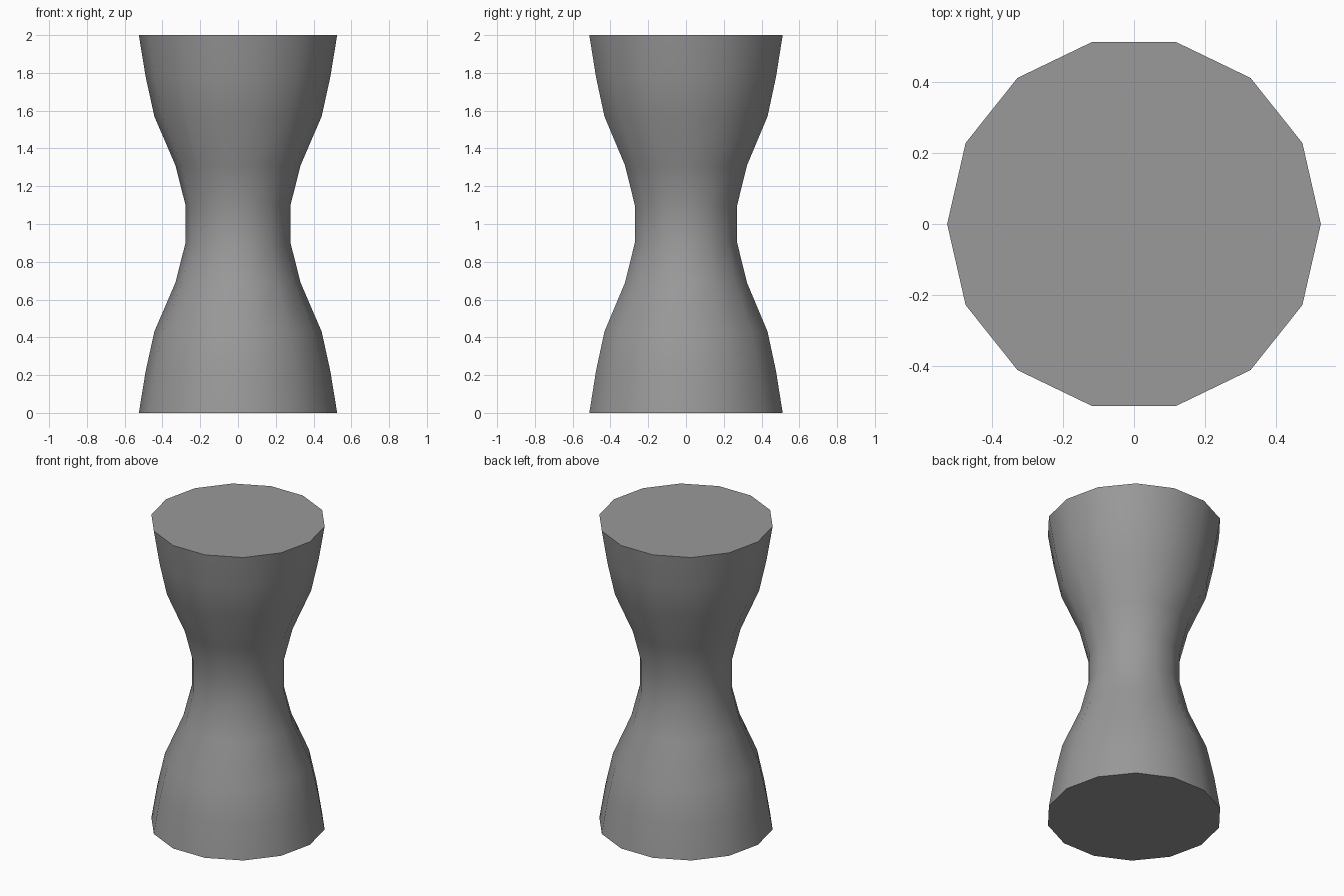
import bpy
import bmesh
from math import cos, sin, tau, radians

cube = bpy.data.objects.get("Cube")
if cube:
    bpy.data.objects.remove(cube, do_unlink=True)

SIDES = 14
HEIGHT = 2.0

# Lower half of the profile (radius, height), mirrored about the waist
lower = [(0.525, 0.0), (0.489, 0.22), (0.443, 0.43), (0.331, 0.69), (0.278, 0.90)]
profile = lower + [(r, HEIGHT - z) for r, z in reversed(lower)]

# Plain grey material
grey = bpy.data.materials.new("grey")
grey.use_nodes = True
colour = (0.32, 0.32, 0.32, 1.0)
grey.diffuse_color = colour
grey.node_tree.nodes["Principled BSDF"].inputs["Base Color"].default_value = colour

# Waisted body: stacked rings joined by quads, closed by flat end caps
bm = bmesh.new()
rings = [[bm.verts.new((r * cos(tau * i / SIDES), r * sin(tau * i / SIDES), z))
          for i in range(SIDES)] for r, z in profile]
for low, high in zip(rings, rings[1:]):
    for i in range(SIDES):
        j = (i + 1) % SIDES
        bm.faces.new((low[i], low[j], high[j], high[i]))
bm.faces.new(rings[0][::-1])
bm.faces.new(rings[-1])

mesh = bpy.data.meshes.new("waisted_stool")
bm.to_mesh(mesh)
bm.free()
mesh.materials.append(grey)
stool = bpy.data.objects.new("waisted_stool", mesh)
bpy.context.collection.objects.link(stool)

# Smooth sides with crisp rims
bpy.ops.object.select_all(action="DESELECT")
stool.select_set(True)
bpy.context.view_layer.objects.active = stool
bpy.ops.object.shade_smooth_by_angle(angle=radians(35))
